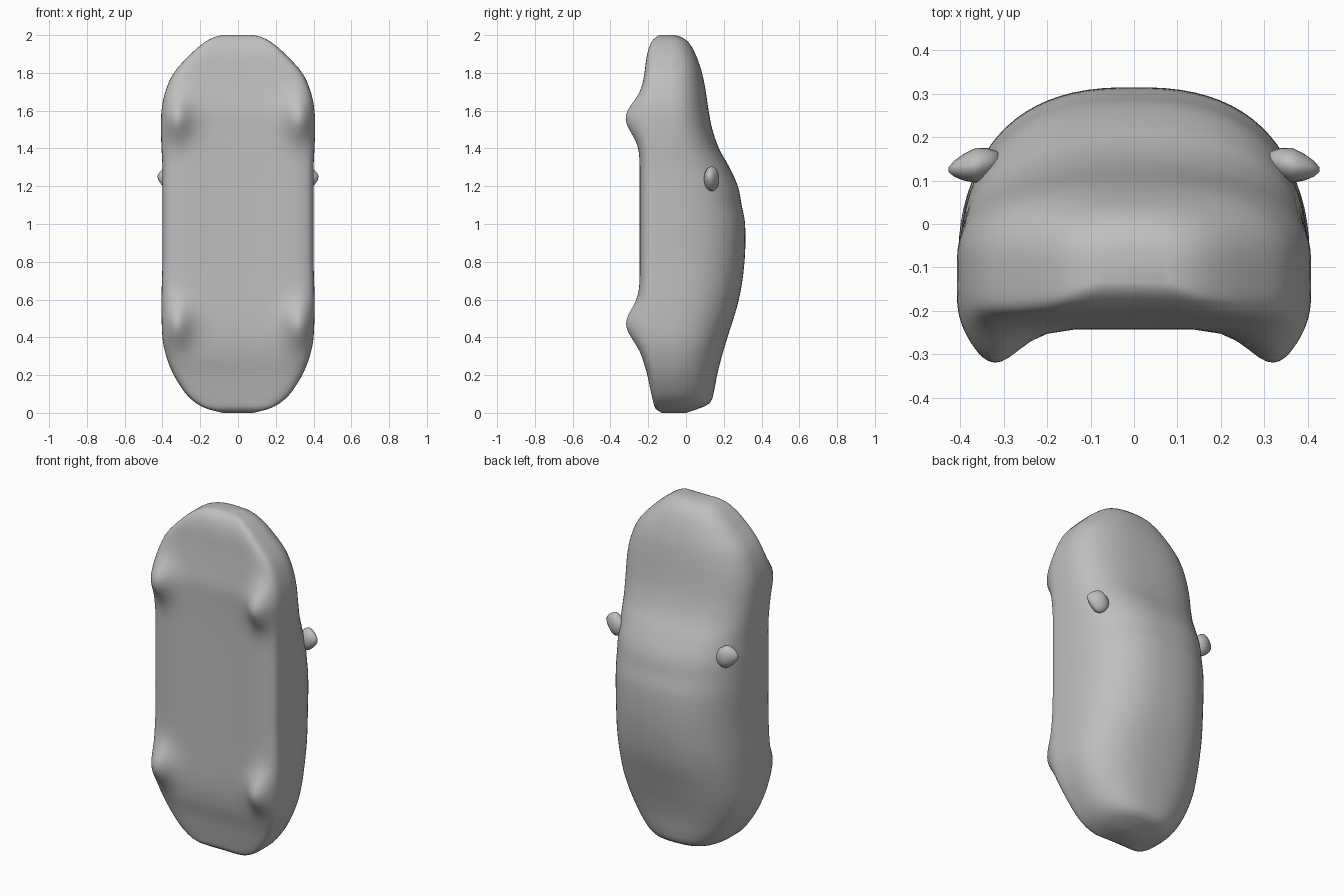
import bpy, bmesh, math

if "Cube" in bpy.data.objects:
    bpy.data.objects.remove(bpy.data.objects["Cube"])

grey = bpy.data.materials.new("plain grey")
grey.diffuse_color = (0.52, 0.52, 0.52, 1)
grey.use_nodes = True
grey.node_tree.nodes["Principled BSDF"].inputs["Base Color"].default_value = grey.diffuse_color

# Body stations along the length: z, half width, underside y, roof y
KEYS = [
    (0.00, 0.08, -0.14, 0.00), (0.02, 0.16, -0.17, 0.06),
    (0.05, 0.22, -0.18, 0.125), (0.10, 0.275, -0.19, 0.145),
    (0.20, 0.34, -0.21, 0.165), (0.30, 0.38, -0.235, 0.19),
    (0.40, 0.40, -0.247, 0.22), (0.60, 0.405, -0.25, 0.28),
    (0.80, 0.40, -0.25, 0.31), (1.00, 0.40, -0.25, 0.313),
    (1.10, 0.40, -0.25, 0.295), (1.20, 0.40, -0.25, 0.275),
    (1.30, 0.40, -0.25, 0.23), (1.40, 0.405, -0.25, 0.175),
    (1.50, 0.408, -0.25, 0.14), (1.60, 0.405, -0.25, 0.12),
    (1.70, 0.385, -0.238, 0.105), (1.80, 0.34, -0.225, 0.085),
    (1.90, 0.25, -0.213, 0.05), (1.96, 0.18, -0.195, 0.015),
    (1.99, 0.125, -0.17, -0.025), (2.00, 0.08, -0.15, -0.06),
]
WHEELS = (0.47, 1.56)
MID = -0.10
SIDES = 80


def slope(i, k):
    a, b = KEYS[max(i - 1, 0)], KEYS[min(i + 1, len(KEYS) - 1)]
    return (b[k] - a[k]) / (b[0] - a[0])


def stations():
    """Smoothly interpolated body stations."""
    out = []
    for i in range(len(KEYS) - 1):
        a, b = KEYS[i], KEYS[i + 1]
        h = b[0] - a[0]
        n = max(2, round(h / 0.025))
        for j in range(n):
            t = j / n
            row = [a[0] + h * t]
            for k in (1, 2, 3):
                row.append((2*t**3 - 3*t**2 + 1) * a[k] + (t**3 - 2*t**2 + t) * h * slope(i, k)
                           + (3*t**2 - 2*t**3) * b[k] + (t**3 - t**2) * h * slope(i + 1, k))
            out.append(row)
    out.append(KEYS[-1])
    return out


def section_point(z, w, under, roof, ang):
    """Boxy underside, rounded roof, with wheel swellings at the lower corners."""
    c, s = math.cos(ang), math.sin(ang)
    n = 2.5 if s > 0 else 6
    x = w * math.copysign(abs(c) ** (2 / n), c)
    t = abs(s) ** (2 / n)
    if s > 0:
        return x, MID + (roof - MID) * t, z
    y = MID + (under - MID) * t
    swell = sum(math.exp(-0.5 * ((abs(x) - 0.335) / 0.06) ** 2
                         - 0.5 * ((z - zw) / 0.08) ** 2) for zw in WHEELS)
    y += t ** 3 * (0.013 * math.exp(-(x / 0.2) ** 2) - 0.09 * swell)
    return x, y, z


def finish(name, bm):
    bmesh.ops.recalc_face_normals(bm, faces=bm.faces)
    for f in bm.faces:
        f.smooth = True
    me = bpy.data.meshes.new(name)
    bm.to_mesh(me)
    bm.free()
    me.materials.append(grey)
    ob = bpy.data.objects.new(name, me)
    bpy.context.collection.objects.link(ob)
    return ob


# Car body, lofted from tail to nose
bm = bmesh.new()
rings = [[bm.verts.new(section_point(*st, 2 * math.pi * (i + 0.5) / SIDES))
          for i in range(SIDES)] for st in stations()]
for a, b in zip(rings, rings[1:]):
    for i in range(SIDES):
        j = (i + 1) % SIDES
        bm.faces.new((a[i], a[j], b[j], b[i]))
bm.faces.new(rings[0])
bm.faces.new(rings[-1])
finish("car_body", bm)

# Door mirrors: tapered pods
for side, name in ((-1, "left_mirror"), (1, "right_mirror")):
    bm = bmesh.new()
    bmesh.ops.create_uvsphere(bm, u_segments=14, v_segments=10, radius=1)
    for v in bm.verts:
        x, y, z = v.co
        k = 1 - 0.35 * max(x, 0)
        v.co = (side * (0.365 + 0.063 * x), 0.135 + 0.04 * y * k - 0.01 * x,
                1.24 + 0.065 * z * k + 0.01 * x)
    finish(name, bm)
